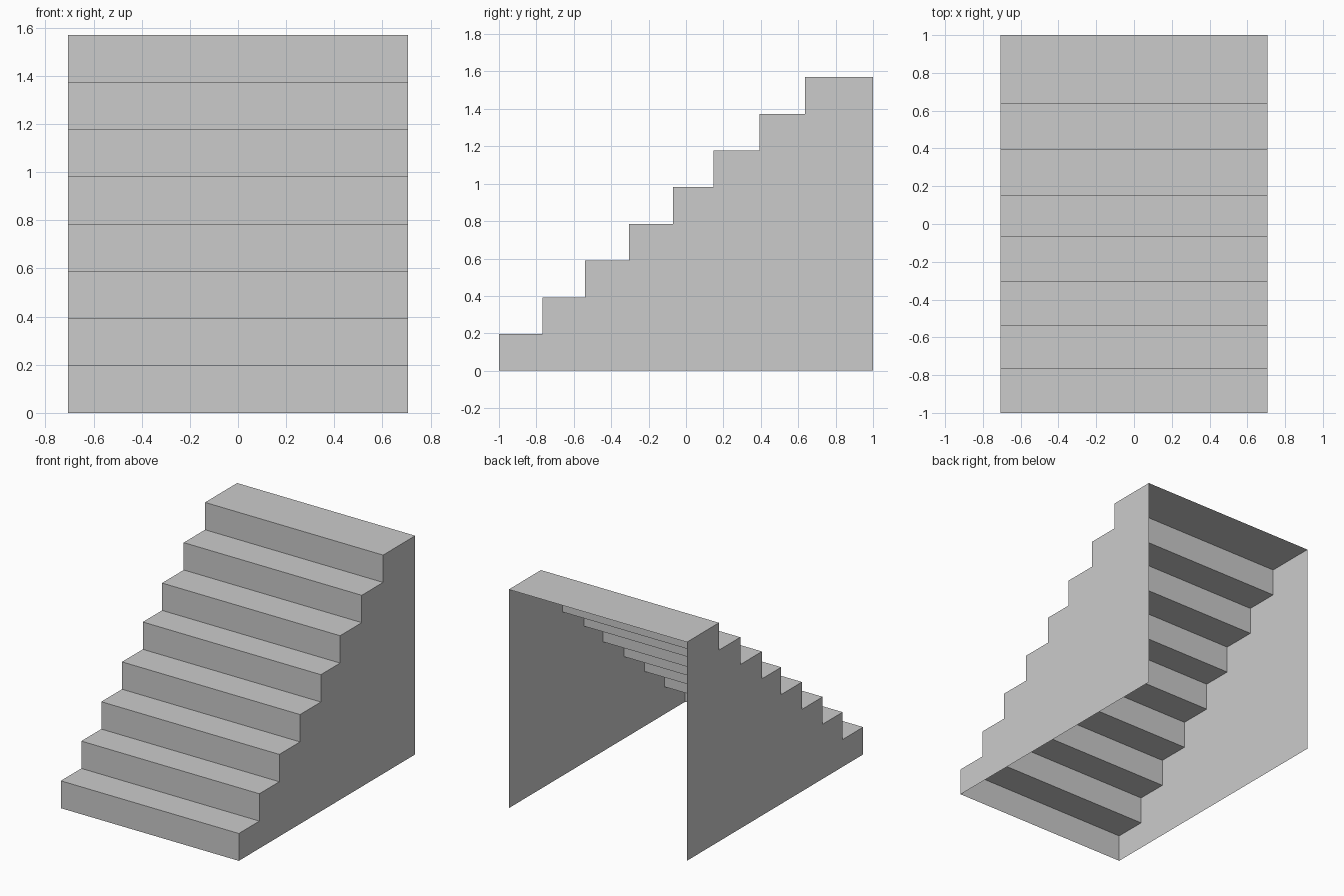
import bpy

if "Cube" in bpy.data.objects:
    bpy.data.objects.remove(bpy.data.objects["Cube"])

HALF_W = 0.707
RISE = 1.57 / 8
RISER_Y = [-1.0, -0.767, -0.541, -0.306, -0.07, 0.148, 0.394, 0.636]
BACK_Y = 1.0

# Stepped side profile (y, z), from the front foot up to the top back edge
profile = []
for i, y in enumerate(RISER_Y):
    profile += [(y, i * RISE), (y, (i + 1) * RISE)]
    next_y = RISER_Y[i + 1] if i + 1 < len(RISER_Y) else BACK_Y
profile.append((BACK_Y, len(RISER_Y) * RISE))


def add_mesh(name, verts, faces):
    mesh = bpy.data.meshes.new(name)
    mesh.from_pydata(verts, [], faces)
    mesh.update()
    obj = bpy.data.objects.new(name, mesh)
    bpy.context.collection.objects.link(obj)
    return obj


# Treads and risers: the profile swept across the width, open at back and below
n = len(profile)
verts = [(x, y, z) for x in (-HALF_W, HALF_W) for y, z in profile]
add_mesh("treads_and_risers", verts,
         [(i, n + i, n + i + 1, i + 1) for i in range(n - 1)])

# Thin side panels closing the stair on the left and right
outline = profile + [(BACK_Y, 0.0)]
for name, side in (("left_side_panel", -1), ("right_side_panel", 1)):
    loop = list(range(len(outline)))
    if side > 0:
        loop.reverse()
    add_mesh(name, [(side * HALF_W, y, z) for y, z in outline], [loop])
